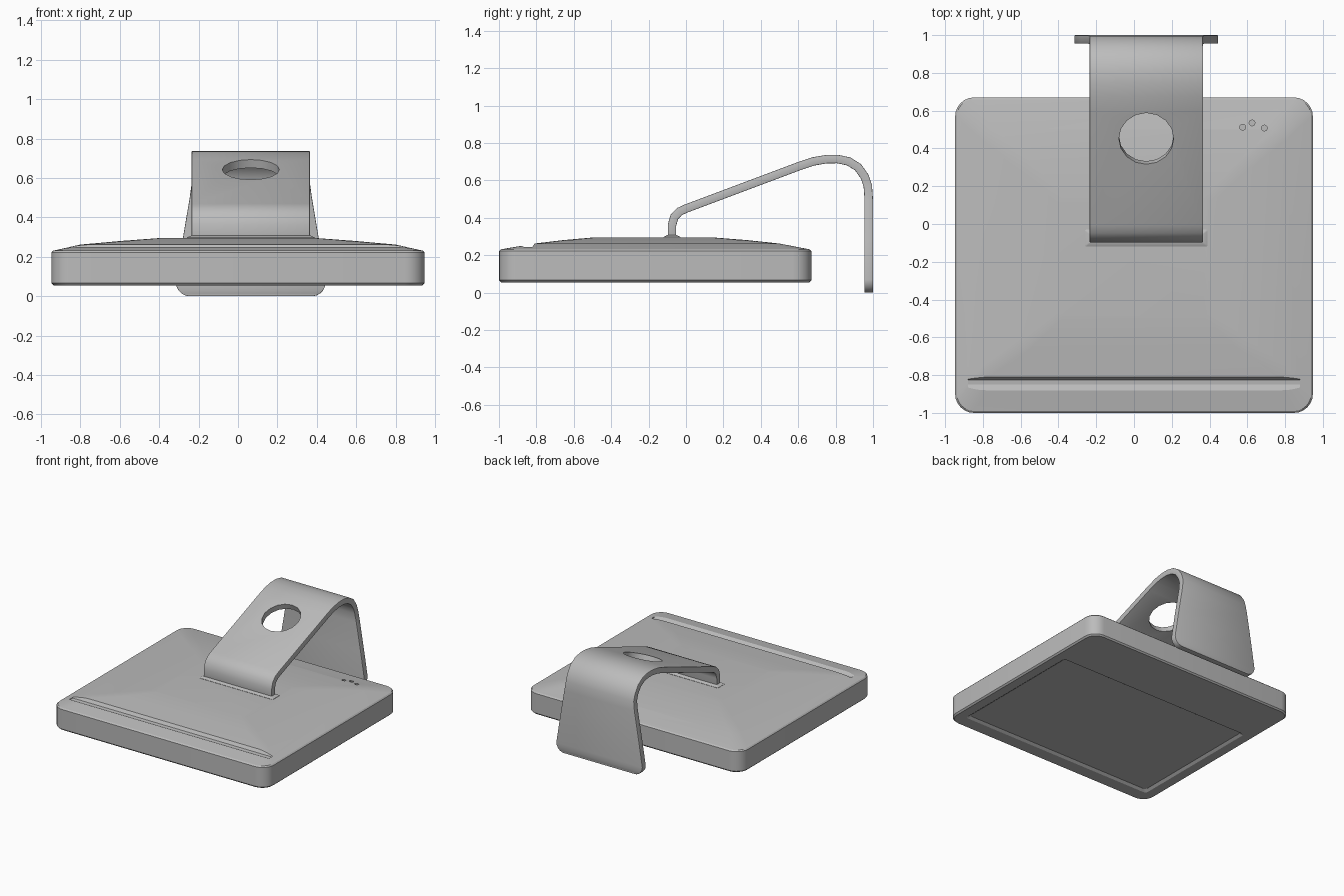
import bpy, bmesh, math
from mathutils import Vector

if "Cube" in bpy.data.objects:
    bpy.data.objects.remove(bpy.data.objects["Cube"], do_unlink=True)

GREY = (0.5, 0.5, 0.5, 1.0)
metal = bpy.data.materials.new("grey_metal")
metal.use_nodes = True
metal.diffuse_color = GREY
metal.node_tree.nodes["Principled BSDF"].inputs["Base Color"].default_value = GREY


def new_object(name, bm):
    bmesh.ops.recalc_face_normals(bm, faces=bm.faces)
    mesh = bpy.data.meshes.new(name)
    bm.to_mesh(mesh)
    bm.free()
    obj = bpy.data.objects.new(name, mesh)
    mesh.materials.append(metal)
    bpy.context.collection.objects.link(obj)
    return obj


def rounded_ring(bm, x0, x1, y0, y1, z, r, steps=6):
    """Ring of vertices round a rectangle with rounded corners."""
    corners = [(x1 - r, y1 - r), (x0 + r, y1 - r), (x0 + r, y0 + r), (x1 - r, y0 + r)]
    ring = []
    for i, (cx, cy) in enumerate(corners):
        for s in range(steps + 1):
            a = math.pi / 2 * (i + s / steps)
            ring.append(bm.verts.new((cx + r * math.cos(a), cy + r * math.sin(a), z)))
    return ring


def loft(name, sections):
    bm = bmesh.new()
    rings = [rounded_ring(bm, *s) for s in sections]
    for a, b in zip(rings, rings[1:]):
        n = len(a)
        for i in range(n):
            bm.faces.new((a[i], a[(i + 1) % n], b[(i + 1) % n], b[i]))
    bm.faces.new(rings[0])
    bm.faces.new(rings[-1])
    return new_object(name, bm)


def cylinder(name, location, rx, depth, sides, tilt=0.0):
    bm = bmesh.new()
    bmesh.ops.create_cone(bm, cap_ends=True, segments=sides,
                          radius1=rx, radius2=rx, depth=depth)
    obj = new_object(name, bm)
    obj.location = location
    obj.rotation_euler.x = tilt
    return obj


def activate(obj):
    bpy.ops.object.select_all(action="DESELECT")
    obj.select_set(True)
    bpy.context.view_layer.objects.active = obj


def add_modifier(obj, kind, **settings):
    mod = obj.modifiers.new(kind.title(), kind)
    for key, value in settings.items():
        setattr(mod, key, value)
    activate(obj)
    bpy.ops.object.modifier_apply(modifier=mod.name)


def cut(obj, cutter):
    bpy.context.view_layer.update()
    add_modifier(obj, "BOOLEAN", operation="DIFFERENCE", object=cutter, solver="EXACT")
    bpy.data.objects.remove(cutter, do_unlink=True)


def smooth(obj, degrees=30):
    activate(obj)
    bpy.ops.object.shade_smooth_by_angle(angle=math.radians(degrees))


# Screen housing: recessed glass, square sides and gently domed back
housing = loft("screen_housing", [
    (-0.84, 0.84, -0.87, 0.21, 0.070, 0.02),
    (-0.86, 0.86, -0.89, 0.23, 0.055, 0.02),
    (-0.935, 0.935, -0.99, 0.66, 0.055, 0.09),
    (-0.947, 0.947, -1.00, 0.67, 0.066, 0.10),
    (-0.947, 0.947, -1.00, 0.67, 0.222, 0.10),
    (-0.938, 0.938, -0.99, 0.66, 0.231, 0.09),
    (-0.80, 0.80, -0.81, 0.50, 0.262, 0.06),
    (-0.60, 0.60, -0.66, 0.33, 0.280, 0.05),
    (-0.40, 0.40, -0.49, 0.14, 0.295, 0.03),
])

# Long groove across the dome, steep on the inner side
bm = bmesh.new()
ends = []
for x in (-0.88, 0.88):
    ends.append([bm.verts.new((x, y, z)) for y, z in
                 ((-0.89, 0.254), (-0.85, 0.237), (-0.825, 0.239), (-0.805, 0.268), (-0.84, 0.32))])
for i in range(5):
    j = (i + 1) % 5
    bm.faces.new((ends[0][i], ends[0][j], ends[1][j], ends[1][i]))
for end in ends:
    bm.faces.new(end)
cut(housing, new_object("groove_cutter", bm))

# Small sockets in the back
for x, y in ((0.575, 0.512), (0.625, 0.535), (0.69, 0.508)):
    cut(housing, cylinder("socket_cutter", (x, y, 0.26), 0.016, 0.05, 8))
smooth(housing, 20)

# Stand: bent strip, given as (y, z, half width), flaring into a foot
CENTRE_X = 0.065
path = [(-0.075, 0.28, 0.30), (-0.075, 0.36, 0.30), (-0.062, 0.405, 0.30),
        (-0.035, 0.433, 0.30), (0.0, 0.449, 0.30), (0.6, 0.674, 0.30)]
top = [(0.68, 0.701), (0.75, 0.713), (0.81, 0.714), (0.87, 0.701),
       (0.92, 0.67), (0.955, 0.62), (0.972, 0.57)]
path += [(y, z, 0.30) for y, z in top]
path += [(0.977, 0.50, 0.31), (0.977, 0.28, 0.347), (0.977, 0.07, 0.380)]
for step in range(1, 6):
    a = math.pi / 2 * step / 5
    path.append((0.977, 0.07 - 0.07 * math.sin(a), 0.31 + 0.07 * math.cos(a)))

bm = bmesh.new()
rows = [[bm.verts.new((CENTRE_X + s * w, y, z)) for s in (-1, 1)] for y, z, w in path]
for a, b in zip(rows, rows[1:]):
    bm.faces.new((a[0], a[1], b[1], b[0]))
stand = new_object("stand", bm)
add_modifier(stand, "SOLIDIFY", thickness=0.045, offset=0.0, use_even_offset=True)
add_modifier(stand, "BEVEL", width=0.008, segments=2, limit_method="ANGLE",
             angle_limit=math.radians(55))

# Round cable hole square to the sloping part
slope = math.atan2(0.225, 0.6)
cut(stand, cylinder("hole_cutter", (CENTRE_X, 0.46, 0.6215), 0.145, 0.2, 16, slope))
smooth(stand)

# Low collar where the stand meets the housing
collar = loft("stand_collar", [
    (CENTRE_X - 0.325, CENTRE_X + 0.325, -0.12, -0.03, 0.285, 0.008),
    (CENTRE_X - 0.325, CENTRE_X + 0.325, -0.12, -0.03, 0.297, 0.008),
    (CENTRE_X - 0.302, CENTRE_X + 0.302, -0.10, -0.05, 0.308, 0.004),
])
smooth(collar)
bpy.ops.object.select_all(action="DESELECT")
